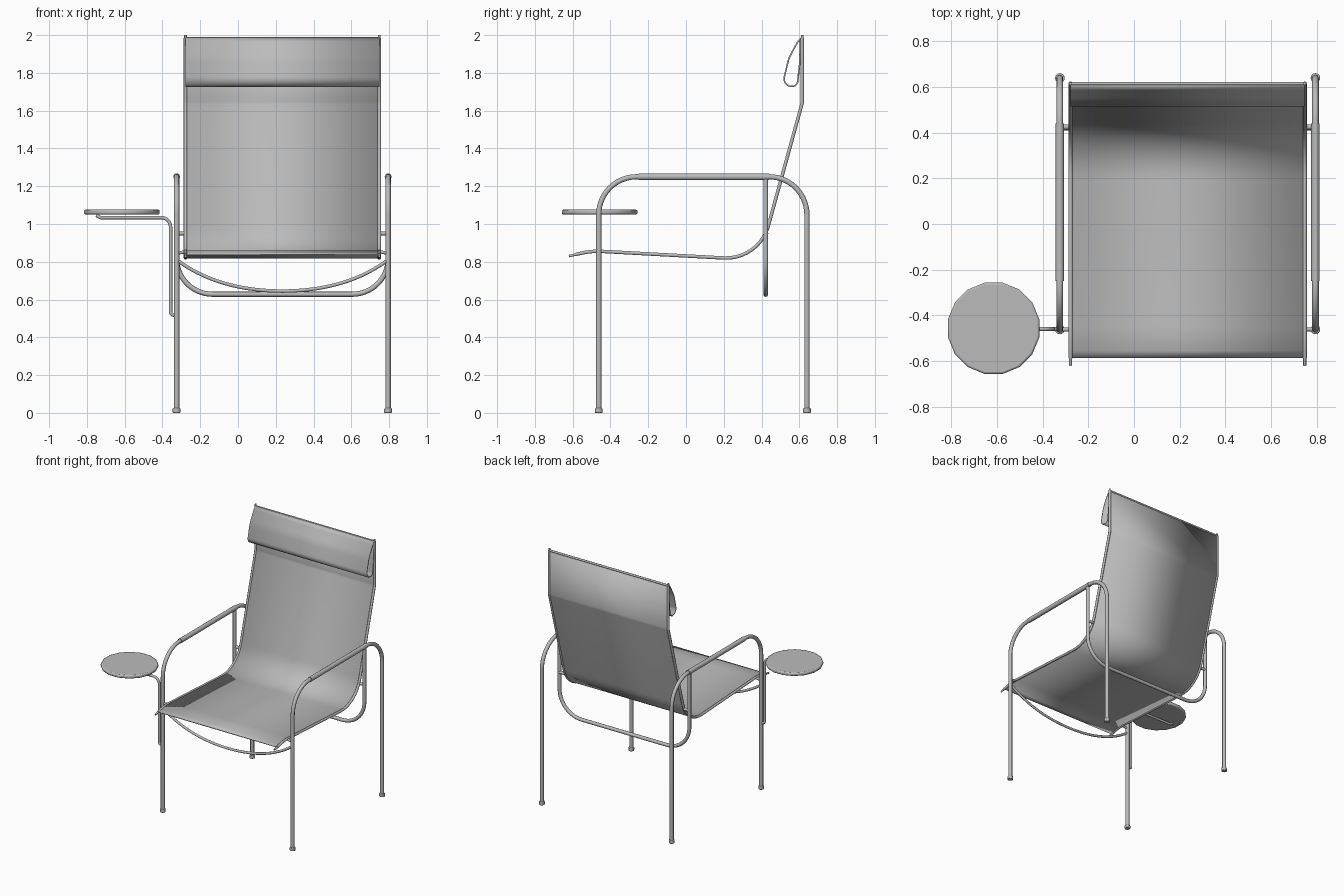
import bpy, bmesh, math
from mathutils import Vector

if "Cube" in bpy.data.objects:
    bpy.data.objects.remove(bpy.data.objects["Cube"])

CX = 0.235                     # centre of the chair across x
RAIL = 0.513                   # half distance between the sling rails
FRAME = 0.56                   # half distance between the side frames

grey = bpy.data.materials.new("neutral grey")
grey.diffuse_color = (0.5, 0.5, 0.5, 1)
grey.use_nodes = True
grey.node_tree.nodes["Principled BSDF"].inputs["Base Color"].default_value = grey.diffuse_color


def fillet(pts, steps=10):
    """Points are (vector, radius); corners with a radius become arcs."""
    out = []
    for i, (p, r) in enumerate(pts):
        p = Vector(p)
        if r == 0 or i in (0, len(pts) - 1):
            out.append(p)
            continue
        a = (Vector(pts[i - 1][0]) - p).normalized()
        b = (Vector(pts[i + 1][0]) - p).normalized()
        half = a.angle(b) / 2
        centre = p + (a + b).normalized() * (r / math.sin(half))
        t = r / math.tan(half)
        u, v = p + a * t - centre, p + b * t - centre
        sweep = u.angle(v)
        for k in range(steps + 1):
            f = k / steps
            out.append(centre + (u * math.sin((1 - f) * sweep)
                                 + v * math.sin(f * sweep)) / math.sin(sweep))
    return out


def activate(ob):
    bpy.ops.object.select_all(action='DESELECT')
    ob.select_set(True)
    bpy.context.view_layer.objects.active = ob


def finish(ob, angle=40):
    ob.data.materials.clear()
    ob.data.materials.append(grey)
    activate(ob)
    bpy.ops.object.shade_smooth_by_angle(angle=math.radians(angle))
    return ob


def tube(name, pts, radius):
    cu = bpy.data.curves.new(name, 'CURVE')
    cu.dimensions = '3D'
    cu.bevel_depth, cu.bevel_resolution, cu.use_fill_caps = radius, 3, True
    sp = cu.splines.new('POLY')
    sp.points.add(len(pts) - 1)
    for q, p in zip(sp.points, pts):
        q.co = (*p, 1)
    ob = bpy.data.objects.new(name, cu)
    bpy.context.collection.objects.link(ob)
    activate(ob)
    bpy.ops.object.convert(target='MESH')
    return finish(bpy.context.object)


def sheet(name, profile, half, thick):
    """Extrude a side profile across x and give it thickness."""
    me = bpy.data.meshes.new(name)
    bm = bmesh.new()
    rows = [[bm.verts.new((CX + s * half, p.y, p.z)) for s in (-1, 1)] for p in profile]
    for a, b in zip(rows, rows[1:]):
        bm.faces.new((a[0], a[1], b[1], b[0]))
    bm.to_mesh(me)
    bm.free()
    ob = bpy.data.objects.new(name, me)
    bpy.context.collection.objects.link(ob)
    mod = ob.modifiers.new("thickness", 'SOLIDIFY')
    mod.thickness, mod.offset = thick, 0
    return finish(ob)


def disc(name, loc, radius, depth, sides, bevel, turn=0.0):
    bpy.ops.mesh.primitive_cylinder_add(vertices=sides, radius=radius, depth=depth,
                                        location=loc, rotation=(0, 0, turn))
    ob = bpy.context.object
    ob.name = name
    mod = ob.modifiers.new("soft edge", 'BEVEL')
    mod.width, mod.segments, mod.limit_method = bevel, 2, 'ANGLE'
    mod.angle_limit = math.radians(50)
    return finish(ob, 30)


# side profile shared by the sling and its rails
def sling_path(x, front, top):
    return fillet([((x, front[0], front[1]), 0), ((x, -0.5, 0.858), 0.4),
                   ((x, 0.386, 0.81), 0.231), ((x, 0.615, 1.64), 0.06),
                   ((x, 0.615, top), 0)])


sling = sling_path(CX, (-0.587, 0.838), 1.985)
sheet("sling_seat", sling, RAIL, 0.007)

# headrest: fabric loop hanging from the top edge
pillow = fillet([((CX, 0.61, 1.985), 0), ((CX, 0.592, 1.965), 0.02),
                 ((CX, 0.545, 1.88), 0.2), ((CX, 0.51, 1.735), 0.04),
                 ((CX, 0.588, 1.725), 0.03), ((CX, 0.602, 1.85), 0.1),
                 ((CX, 0.606, 1.975), 0)])
sheet("headrest", pillow, RAIL, 0.008)
tube("sling_top_hem", [(CX - RAIL, 0.615, 1.983), (CX + RAIL, 0.615, 1.983)], 0.008)

for side, s in (("left", -1), ("right", 1)):
    xr, xf = CX + s * RAIL, CX + s * FRAME
    # sling rail and the fabric sleeve around it
    tube(side + "_rail", sling_path(xr, (-0.62, 0.83), 2.0), 0.007)
    tube(side + "_sleeve", sling_path(xr, (-0.587, 0.838), 1.985), 0.0095)
    # bent side frame: front leg, arm, back leg
    tube(side + "_frame", fillet([((xf, -0.462, 0.005), 0), ((xf, -0.462, 1.25), 0.2),
                                  ((xf, 0.64, 1.25), 0.2), ((xf, 0.64, 0.005), 0)], 14), 0.0145)
    tube(side + "_arm_grip", [(xf, -0.25, 1.25), (xf, 0.44, 1.25)], 0.0185)
    for end, y in (("front", -0.462), ("back", 0.64)):
        disc(f"{side}_{end}_foot", (xf, y, 0.0125), 0.021, 0.025, 16, 0.004)
    # short pin joining the back hoop to the rail
    tube(side + "_rail_pin", [(xf, 0.425, 0.95), (xr, 0.425, 0.95)], 0.011)

# back hoop hanging from both arms
L, R = CX - FRAME, CX + FRAME
tube("back_hoop", fillet([((L, 0.422, 1.25), 0), ((L, 0.422, 0.628), 0.19),
                          ((R, 0.422, 0.628), 0.19), ((R, 0.422, 1.25), 0)], 14), 0.0135)

# sagging front stretcher
arc = []
for k in range(33):
    u = -1 + k / 16
    arc.append((CX + u * FRAME, -0.462, 0.645 + 0.165 * (0.75 * u * u + 0.25 * u ** 4)))
tube("front_stretcher", arc, 0.0095)
for side, s in (("left", -1), ("right", 1)):
    tube(side + "_front_pin", [(CX + s * FRAME, -0.462, 0.845),
                               (CX + s * RAIL, -0.462, 0.853)], 0.009)

# side table on a bent arm
disc("table_top", (-0.615, -0.457, 1.063), 0.204, 0.026, 16, 0.008, math.pi / 16)
tube("table_arm", fillet([((-0.75, -0.46, 1.046), 0), ((-0.73, -0.46, 1.034), 0.02),
                          ((-0.357, -0.46, 1.034), 0.05), ((-0.357, -0.46, 0.52), 0.02),
                          ((-0.325, -0.46, 0.515), 0)]), 0.0095)
